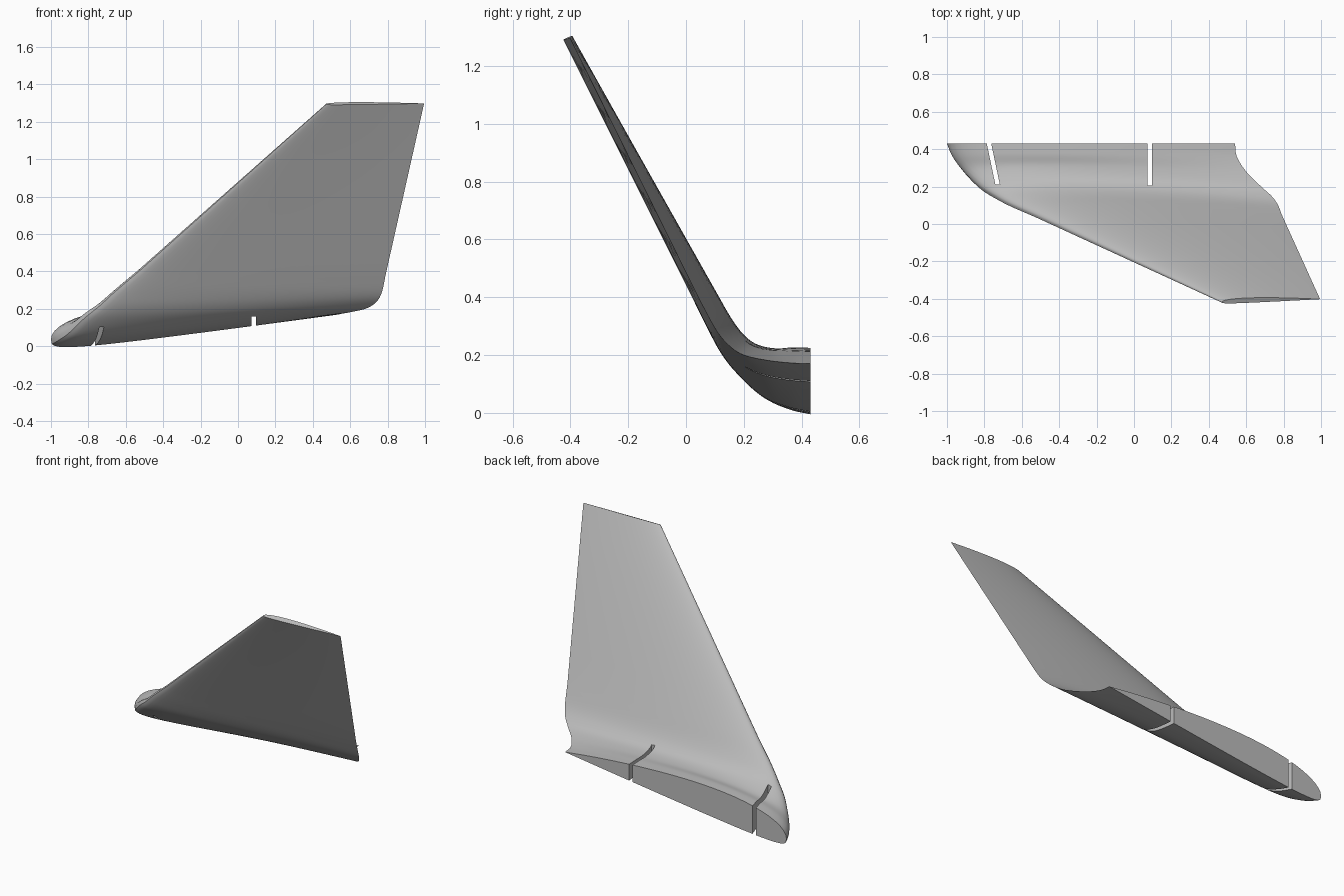
import bpy, bmesh, math
from mathutils import Vector

if "Cube" in bpy.data.objects:
    bpy.data.objects.remove(bpy.data.objects["Cube"])

grey = bpy.data.materials.new("mid grey")
grey.use_nodes = True
COLOUR = (0.5, 0.5, 0.5, 1)
grey.diffuse_color = COLOUR
grey.node_tree.nodes["Principled BSDF"].inputs["Base Color"].default_value = COLOUR

# Span stations: leading edge, trailing edge, bend angle, upper and lower thickness
STATIONS = [
    ((-1, .43, .037), (.54, .43, .17), 0, .138, .053),
    ((-.97, .36, .052), (.55, .36, .173), 5, .13, .05),
    ((-.91, .28, .09), (.6, .28, .182), 20, .105, .046),
    ((-.825, .2, .165), (.68, .2, .2), 42, .078, .04),
    ((-.745, .15, .225), (.735, .15, .232), 55, .067, .035),
    ((-.66, .105, .3), (.768, .105, .285), 62, .061, .03),
    ((-.535, .05, .405), (.79, .05, .385), 63.4, .057, .027),
    ((.47, -.417, 1.295), (.995, -.402, 1.298), 63.4, .02, .01),
]
ROWS = [Vector((*le, *te, a, u, l)) for le, te, a, u, l in STATIONS]


def spline(a, b, c, d, t):
    """Smooth curve from b to c."""
    return b + (c - a) * (t / 2) + (a - b * 2.5 + c * 2 - d / 2) * t * t \
        + ((b - c) * 1.5 + (d - a) / 2) * t ** 3


def foil(t):
    """Aerofoil half thickness, with a peak of one and a sharp tail."""
    return 10 * (.2969 * math.sqrt(t) - .126 * t - .3516 * t ** 2
                 + .2843 * t ** 3 - .1036 * t ** 4)


def section(row, n=28):
    """One closed aerofoil ring, from tail over the top and back below."""
    le, te = Vector(row[0:3]), Vector(row[3:6])
    angle, up, low = math.radians(row[6]), row[7], row[8]
    normal = Vector((0, math.sin(angle), math.cos(angle)))
    ring = []
    for i in range(2 * n):
        t = (1 + math.cos(math.pi * i / n)) / 2
        h = up * foil(t) if i <= n else -low * foil(t ** .6)
        if i == 0:
            h = 0
        ring.append(le.lerp(te, t) + normal * h)
    return ring


# Smooth bend near the root, then a straight taper to the tip
rows = []
STEPS = 5
for i in range(len(ROWS) - 2):
    before = ROWS[i - 1] if i else ROWS[0] * 2 - ROWS[1]
    after = ROWS[i + 2]
    if i == len(ROWS) - 3:
        after = ROWS[i + 1] * 2 - ROWS[i]
    for k in range(STEPS):
        rows.append(spline(before, ROWS[i], ROWS[i + 1], after, k / STEPS))
rows += [ROWS[-2].lerp(ROWS[-1], k / 6) for k in range(7)]

# Winglet skin with flat end caps
bm = bmesh.new()
rings = [[bm.verts.new(p) for p in section(r)] for r in rows]
for a, b in zip(rings, rings[1:]):
    for j in range(len(a)):
        k = (j + 1) % len(a)
        bm.faces.new((a[j], a[k], b[k], b[j]))
bm.faces.new(rings[0])
bm.faces.new(rings[-1])
bmesh.ops.recalc_face_normals(bm, faces=bm.faces)
mesh = bpy.data.meshes.new("winglet")
bm.to_mesh(mesh)
bm.free()
mesh.materials.append(grey)
winglet = bpy.data.objects.new("winglet", mesh)
bpy.context.collection.objects.link(winglet)


def slot(name, x_open, x_end, y_end, width):
    """Cut a narrow hinge slot from the root edge inward."""
    bm = bmesh.new()
    bmesh.ops.create_cube(bm, size=1)
    for v in bm.verts:
        inner = v.co.y < 0
        v.co = ((x_end if inner else x_open) + v.co.x * width,
                y_end if inner else .5, v.co.z)
    me = bpy.data.meshes.new(name)
    bm.to_mesh(me)
    bm.free()
    me.materials.append(grey)
    cutter = bpy.data.objects.new(name, me)
    bpy.context.collection.objects.link(cutter)
    cutter.hide_render = True
    cutter.hide_set(True)
    cutter.display_type = 'WIRE'
    mod = winglet.modifiers.new(name, 'BOOLEAN')
    mod.operation = 'DIFFERENCE'
    mod.solver = 'EXACT'
    mod.object = cutter
    return cutter


cutters = [slot("front_slot_cutter", -.79, -.729, .21, .024),
           slot("rear_slot_cutter", .083, .083, .205, .024)]

# Bake the cuts, drop the cutters and shade smooth
bpy.context.view_layer.objects.active = winglet
winglet.select_set(True)
for name in [m.name for m in winglet.modifiers]:
    bpy.ops.object.modifier_apply(modifier=name)
for c in cutters:
    bpy.data.objects.remove(c)
bpy.ops.object.shade_smooth_by_angle(angle=math.radians(35))
